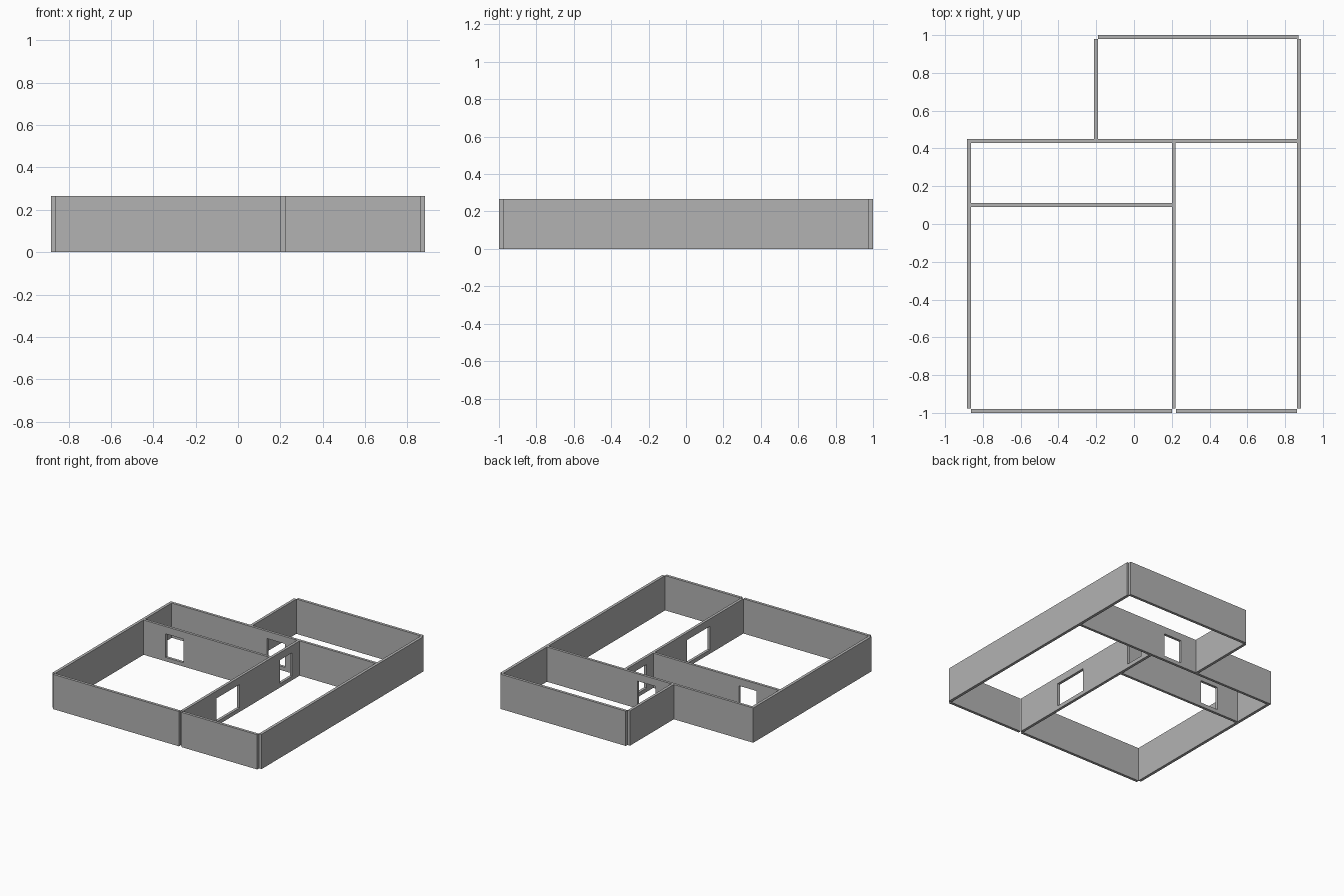
import bpy

if "Cube" in bpy.data.objects:
    bpy.data.objects.remove(bpy.data.objects["Cube"])

HEIGHT = 0.266
SILL, HEAD = 0.03, 0.21

# Dark grey plaster
plaster = bpy.data.materials.new("dark_grey")
plaster.diffuse_color = (0.45, 0.45, 0.45, 1.0)
plaster.use_nodes = True
plaster.node_tree.nodes["Principled BSDF"].inputs["Base Color"].default_value = plaster.diffuse_color


def box(name, x0, x1, y0, y1, z0=0.0, z1=HEIGHT):
    bpy.ops.mesh.primitive_cube_add(
        size=1, location=((x0 + x1) / 2, (y0 + y1) / 2, (z0 + z1) / 2))
    ob = bpy.context.object
    ob.name = name
    ob.scale = (x1 - x0, y1 - y0, z1 - z0)
    bpy.ops.object.transform_apply(location=False, rotation=False, scale=True)
    ob.data.materials.append(plaster)
    return ob


def cut_opening(wall, x0, x1, y0, y1):
    cutter = box("opening_cutter", x0, x1, y0, y1, SILL, HEAD)
    cutter.hide_render = True
    mod = wall.modifiers.new("opening", 'BOOLEAN')
    mod.operation = 'DIFFERENCE'
    mod.solver = 'EXACT'
    mod.object = cutter
    bpy.context.view_layer.objects.active = wall
    bpy.ops.object.modifier_apply(modifier=mod.name)
    bpy.data.objects.remove(cutter)


# Solid outer walls; front and back panels stop short at the open corners
box("back_wall", -0.19, 0.87, 0.979, 1.0)
box("back_room_left_wall", -0.212, -0.191, 0.45, 0.979)
box("right_wall", 0.862, 0.884, -0.978, 0.979)
box("left_wall", -0.884, -0.862, -0.978, 0.43)
box("front_wall_left", -0.864, 0.2, -1.0, -0.979)
box("front_wall_right", 0.222, 0.862, -1.0, -0.979)

# Inner walls with rectangular openings
cross_wall = box("cross_wall", -0.884, 0.866, 0.43, 0.45)
cut_opening(cross_wall, -0.055, 0.095, 0.38, 0.5)

hall_wall = box("hall_wall", -0.862, 0.2, 0.09, 0.11)
cut_opening(hall_wall, -0.675, -0.525, 0.05, 0.15)

centre_wall = box("centre_wall", 0.2, 0.221, -0.978, 0.43)
for y0, y1 in [(-0.575, -0.295), (0.19, 0.34)]:
    cut_opening(centre_wall, 0.15, 0.27, y0, y1)
